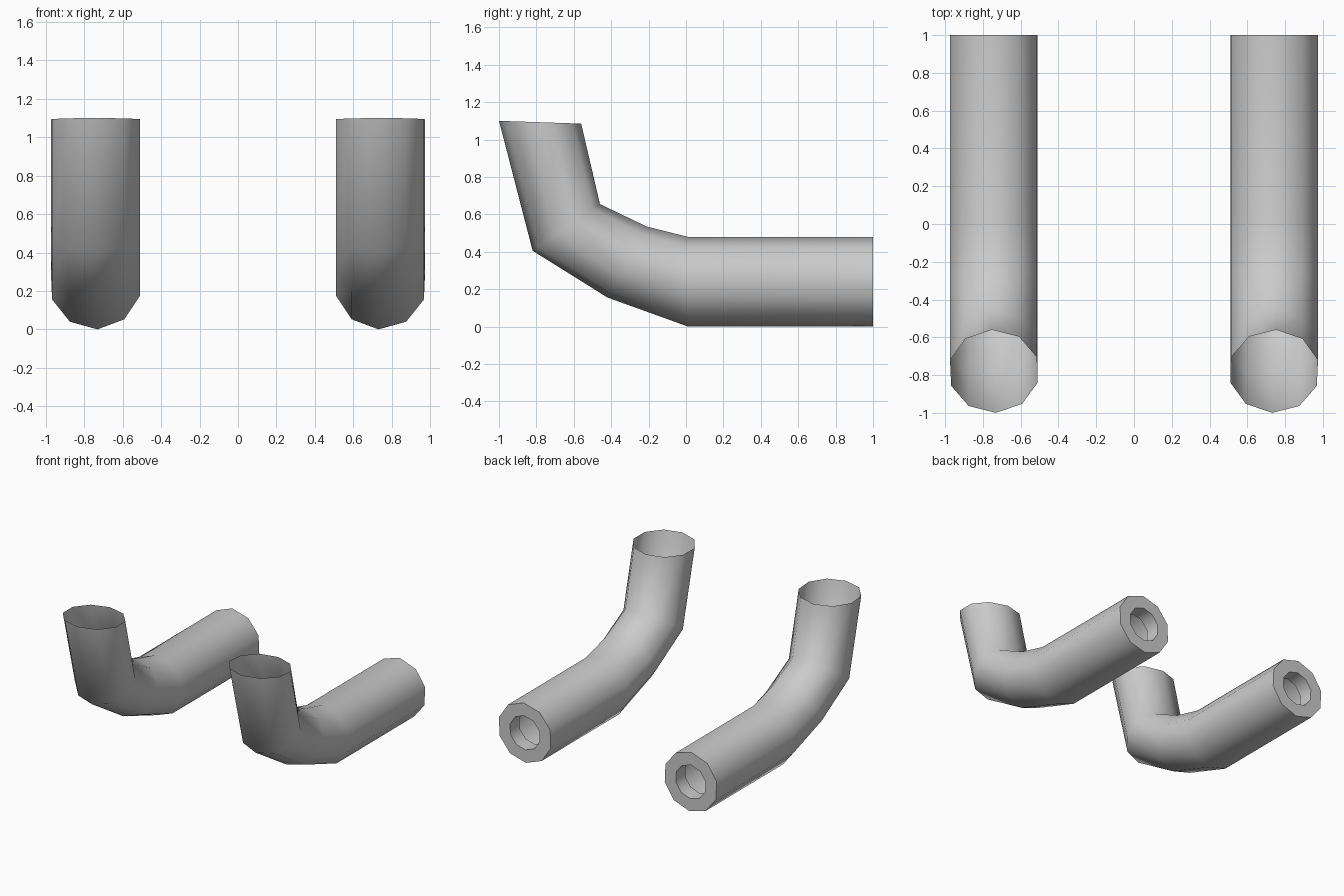
import bpy, bmesh, math
from mathutils import Vector

if "Cube" in bpy.data.objects:
    bpy.data.objects.remove(bpy.data.objects["Cube"])

SIDES = 10
TWIST = math.radians(2.5)
CX, RX = 0.742, 0.241

# Side-view cross-sections: (bottom y, z), (top y, z), scale about the centre
SECTIONS = [
    ((-1.00, 1.10), (-0.56, 1.085), 1.0),    # open mouth
    ((-0.82, 0.405), (-0.46, 0.655), 1.0),
    ((-0.42, 0.155), (-0.21, 0.535), 1.0),
    ((0.01, 0.0), (0.01, 0.48), 1.0),
    ((1.00, 0.0), (1.00, 0.48), 1.0),        # back end
    ((1.00, 0.0), (1.00, 0.48), 0.57),       # bore rim
    ((0.88, 0.0), (0.88, 0.48), 0.57),       # bore depth
]


def ring(bm, bottom, top, scale, side):
    b, t = Vector(bottom), Vector(top)
    mid, half = (b + t) / 2, (t - b) / 2
    verts = []
    for k in range(SIDES):
        a = 2 * math.pi * k / SIDES + TWIST
        yz = mid - half * math.cos(a) * scale
        verts.append(bm.verts.new((side * (CX - RX * scale * math.sin(a)), yz.x, yz.y)))
    return verts


def pipe(name, side):
    bm = bmesh.new()
    rings = [ring(bm, b, t, s, side) for b, t, s in SECTIONS]
    for r0, r1 in zip(rings, rings[1:]):
        for i in range(SIDES):
            j = (i + 1) % SIDES
            f = [r0[i], r0[j], r1[j], r1[i]]
            bm.faces.new(f if side > 0 else f[::-1])
    # make the outer wall face outwards
    bm.normal_update()
    bm.faces.ensure_lookup_table()
    back = bm.faces[4 * SIDES]
    if back.normal.y < 0:
        bmesh.ops.reverse_faces(bm, faces=bm.faces[:])
    me = bpy.data.meshes.new(name)
    bm.to_mesh(me)
    bm.free()
    ob = bpy.data.objects.new(name, me)
    bpy.context.collection.objects.link(ob)
    bpy.ops.object.select_all(action='DESELECT')
    ob.select_set(True)
    bpy.context.view_layer.objects.active = ob
    bpy.ops.object.shade_smooth_by_angle(angle=math.radians(50))


# Mirrored pair of bent pipes
pipe("left_pipe", -1)
pipe("right_pipe", 1)
